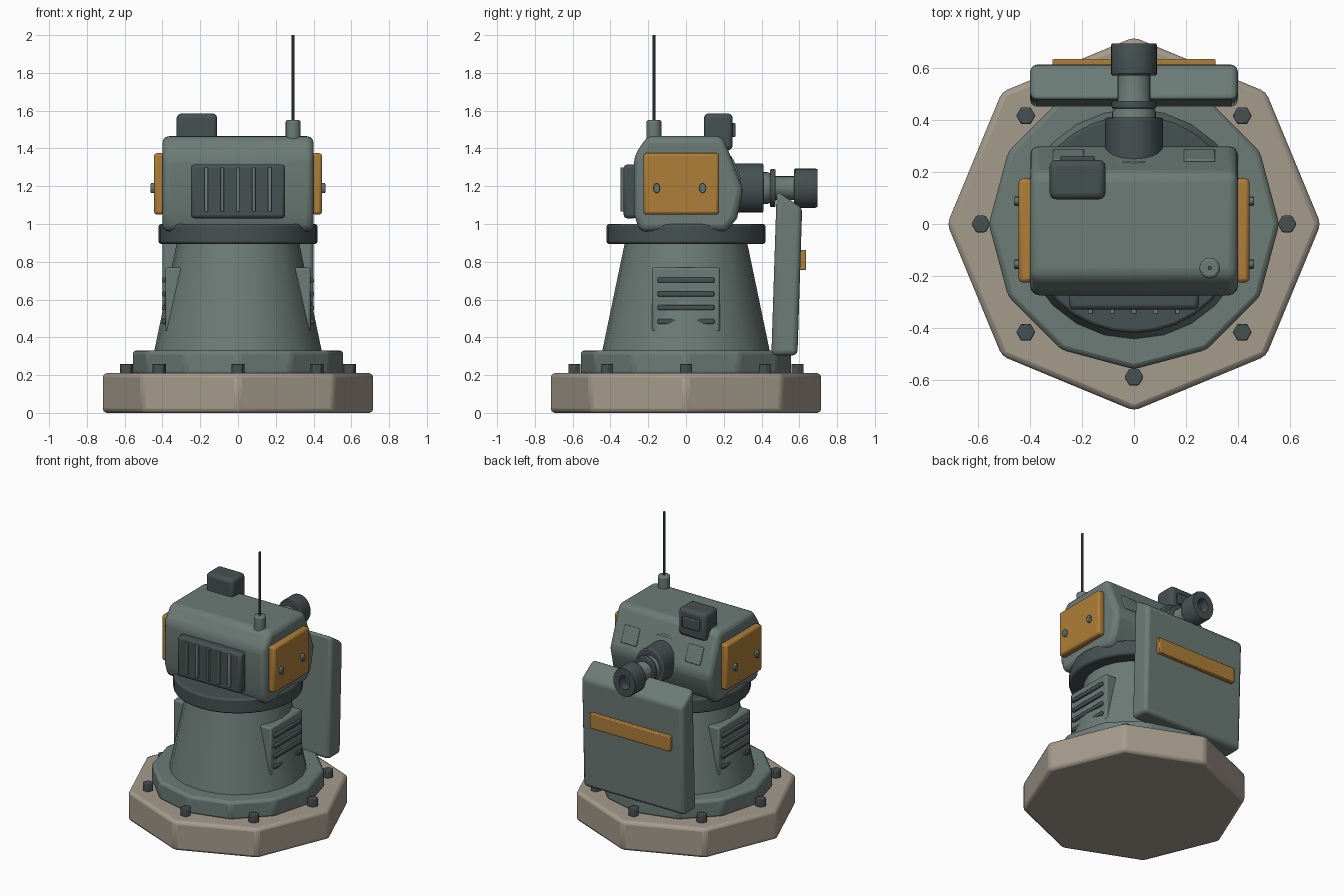
import bpy, bmesh, math
from mathutils import Vector, Matrix

if "Cube" in bpy.data.objects:
    bpy.data.objects.remove(bpy.data.objects["Cube"])


def material(name, rgb):
    m = bpy.data.materials.new(name)
    m.use_nodes = True
    m.diffuse_color = (*rgb, 1)
    m.node_tree.nodes["Principled BSDF"].inputs["Base Color"].default_value = (*rgb, 1)
    return m


GREEN = material("grey_green_paint", (0.15, 0.20, 0.18))
DARK = material("dark_gunmetal", (0.062, 0.082, 0.085))
TAN = material("tan_concrete", (0.38, 0.33, 0.265))
OCHRE = material("ochre_panel", (0.43, 0.21, 0.04))
STEEL = material("bolt_steel", (0.13, 0.17, 0.17))


def finish(name, bm, mat, bevel=0.0, segments=2):
    bmesh.ops.recalc_face_normals(bm, faces=bm.faces)
    me = bpy.data.meshes.new(name)
    bm.to_mesh(me)
    bm.free()
    me.materials.append(mat)
    ob = bpy.data.objects.new(name, me)
    bpy.context.collection.objects.link(ob)
    if bevel:
        mod = ob.modifiers.new("bevel", "BEVEL")
        mod.width, mod.segments = bevel, segments
        mod.limit_method, mod.angle_limit = "ANGLE", math.radians(29)
    bpy.ops.object.select_all(action="DESELECT")
    bpy.context.view_layer.objects.active = ob
    ob.select_set(True)
    bpy.ops.object.shade_smooth_by_angle(angle=math.radians(28))
    return ob


def box(name, lo, hi, mat, bevel=0.0, segments=2):
    lo, hi = Vector(lo), Vector(hi)
    bm = bmesh.new()
    bmesh.ops.create_cube(bm, size=1)
    bmesh.ops.scale(bm, vec=hi - lo, verts=bm.verts)
    bmesh.ops.translate(bm, vec=(lo + hi) / 2, verts=bm.verts)
    return finish(name, bm, mat, bevel, segments)


AXES = {"x": Matrix.Rotation(math.pi / 2, 4, "Y"),
        "y": Matrix.Rotation(-math.pi / 2, 4, "X"), "z": Matrix()}


def lathe(name, profile, mat, sides=32, axis="z", origin=(0, 0, 0), bevel=0.0, squash=1.0):
    """Stack of (radius, distance) rings joined along an axis and capped."""
    bm = bmesh.new()
    rings = [[bm.verts.new((r * math.cos(2 * math.pi * i / sides) * squash,
                            r * math.sin(2 * math.pi * i / sides), h))
              for i in range(sides)] for r, h in profile]
    for a, b in zip(rings, rings[1:]):
        for i in range(sides):
            j = (i + 1) % sides
            bm.faces.new((a[i], a[j], b[j], b[i]))
    bm.faces.new(rings[0])
    bm.faces.new(rings[-1])
    bm.transform(Matrix.Translation(origin) @ AXES[axis])
    return finish(name, bm, mat, bevel)


def extrude_x(name, outline, half, mat, bevel, segments=3):
    """Side outline of (y, z) points swept across the width."""
    bm = bmesh.new()
    face = bm.faces.new([bm.verts.new((-half, y, z)) for y, z in outline])
    res = bmesh.ops.extrude_face_region(bm, geom=[face])
    moved = [v for v in res["geom"] if isinstance(v, bmesh.types.BMVert)]
    bmesh.ops.translate(bm, vec=(2 * half, 0, 0), verts=moved)
    return finish(name, bm, mat, bevel, segments)


# Foundation, flange and bolts
lathe("foundation", [(0.72, 0), (0.72, 0.21)], TAN, 8, bevel=0.022)
lathe("flange", [(0.56, 0.2), (0.56, 0.33)], GREEN, 12, bevel=0.02)
for i in range(8):
    a = i * math.pi / 4
    lathe(f"flange_bolt_{i}", [(0.037, 0.2), (0.037, 0.26)], DARK, 6,
          origin=(0.59 * math.cos(a), 0.59 * math.sin(a), 0), bevel=0.005)

# Tower and turning collar
lathe("tower", [(0.445, 0.32), (0.32, 0.92)], GREEN, 24)
lathe("collar", [(0.42, 0.895), (0.42, 1.0)], DARK, 32, bevel=0.012)

# Vents on both sides of the tower
for side, s in (("left", 1), ("right", -1)):
    def span(a, b):
        return sorted((s * a, s * b))
    x0, x1 = span(0.28, 0.385)
    box(f"vent_panel_{side}", (x0, -0.18, 0.43), (x1, 0.18, 0.77), GREEN, 0.012)
    x0, x1 = span(0.37, 0.402)
    for i in range(4):
        z = 0.484 + i * 0.073
        box(f"vent_slat_{side}_{i}", (x0, -0.15, z - 0.013), (x1, 0.15, z + 0.013), DARK, 0.006)

# Head
extrude_x("head", [(-0.275, 1.36), (-0.275, 1.05), (-0.245, 0.96), (0.215, 0.96),
                   (0.27, 1.03), (0.305, 1.18), (0.195, 1.465), (-0.205, 1.465)],
          0.4, GREEN, 0.035)
for side, s in (("left", 1), ("right", -1)):
    x0, x1 = sorted((s * 0.39, s * 0.445))
    box(f"side_panel_{side}", (x0, -0.225, 1.05), (x1, 0.175, 1.375), OCHRE, 0.015)
    for i, y in enumerate((-0.155, 0.088)):
        lathe(f"panel_bolt_{side}_{i}", [(0.018, s * 0.43), (0.018, s * 0.462)], STEEL, 12,
              "x", (0, y, 1.19), 0.004, 1.5)
    # Small tilted plates on the rear slope
    plate = box(f"rear_plate_{side}", (-0.06, -0.06, -0.008), (0.06, 0.06, 0.008), GREEN, 0.006)
    plate.location = (s * 0.252, 0.262, 1.292)
    plate.rotation_euler = (-math.atan2(0.285, 0.11), 0, 0)

# Front grille
box("grille_panel", (-0.25, -0.33, 1.03), (0.25, -0.26, 1.315), DARK, 0.018)
for i in range(5):
    x = (i - 2) * 0.084
    box(f"grille_bar_{i}", (x - 0.009, -0.347, 1.065), (x + 0.009, -0.32, 1.3), GREEN, 0.004)

# Sight box
box("sight_box", (-0.325, 0.095, 1.39), (-0.11, 0.247, 1.585), DARK, 0.025, 3)
box("sight_window", (-0.285, 0.24, 1.46), (-0.15, 0.262, 1.535), DARK, 0.006)

# Antenna
lathe("antenna_base", [(0.04, 1.43), (0.04, 1.55)], GREEN, 16, origin=(0.292, -0.17, 0), bevel=0.01)
lathe("antenna_rod", [(0.008, 1.54), (0.008, 2.0)], DARK, 8, origin=(0.292, -0.17, 0))

# Barrel, pointing to the rear
AXIS = (0, 0, 1.19)
lathe("barrel_mount", [(0.17, 0.16), (0.17, 0.243)], GREEN, 32, "y", AXIS, 0.006)
lathe("barrel_sleeve", [(0.13, 0.2), (0.13, 0.41)], DARK, 24, "y", AXIS, 0.008, 0.86)
lathe("barrel_tube", [(0.085, 0.4), (0.085, 0.43), (0.063, 0.48), (0.063, 0.6)], GREEN, 24, "y", AXIS)
lathe("barrel_ring", [(0.1, 0.445), (0.1, 0.475)], DARK, 24, "y", AXIS, 0.006, 0.86)
lathe("muzzle", [(0.05, 0.63), (0.05, 0.695), (0.1, 0.695), (0.104, 0.685),
                 (0.104, 0.58), (0.098, 0.572), (0.05, 0.572)], DARK, 24, "y", AXIS, 0, 0.86)

# Rear shield with a painted bar
extrude_x("rear_shield", [(0.452, 0.305), (0.59, 0.305), (0.615, 1.085), (0.48, 1.175)],
          0.4, GREEN, 0.025)
box("shield_bar", (-0.315, 0.59, 0.757), (0.315, 0.636, 0.863), OCHRE, 0.006)
